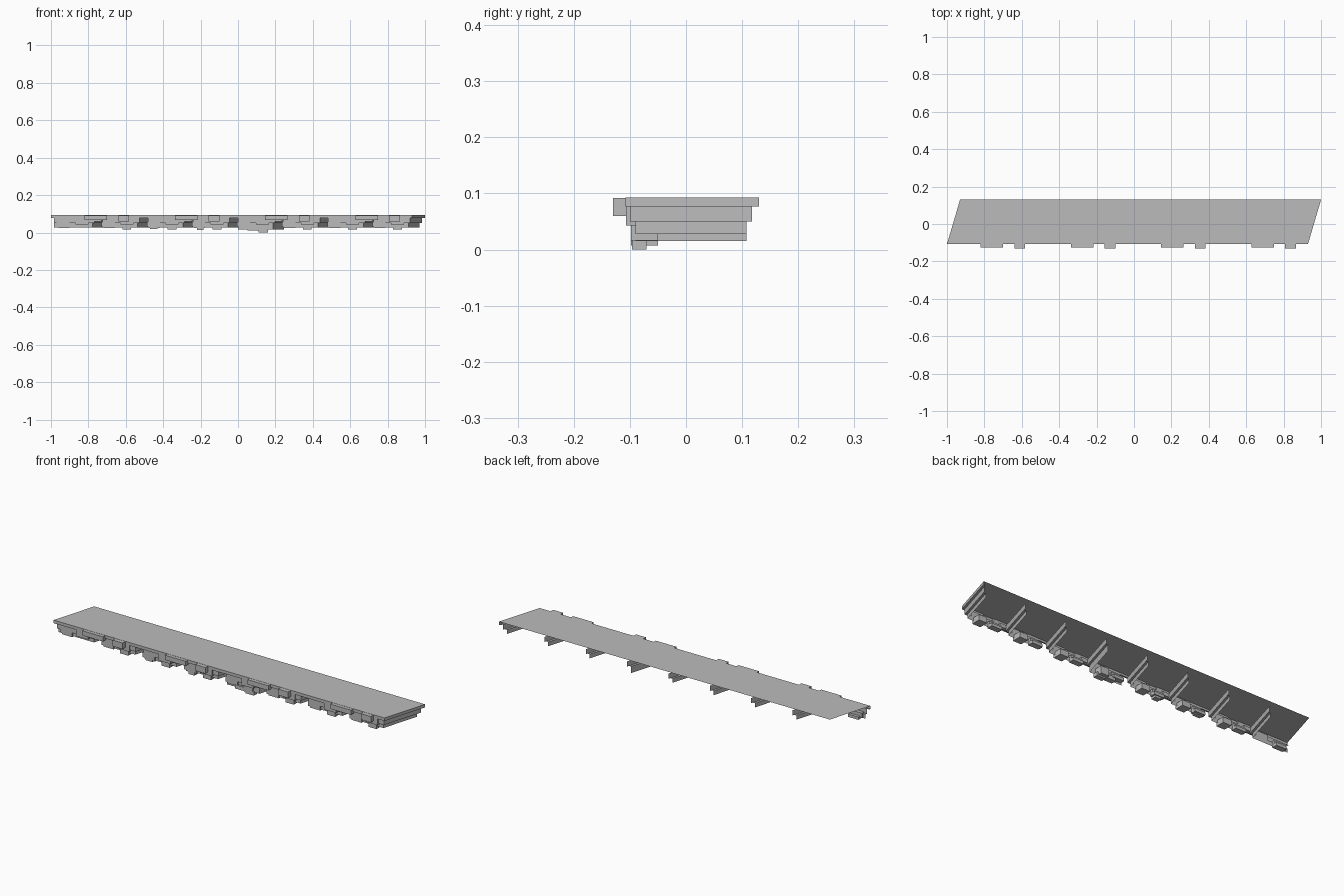
import bpy, bmesh

cube = bpy.data.objects.get("Cube")
if cube:
    bpy.data.objects.remove(cube, do_unlink=True)

stone = bpy.data.materials.new("grey stone")
stone.use_nodes = True
GREY = (0.5, 0.5, 0.5, 1)
stone.diffuse_color = GREY
stone.node_tree.nodes["Principled BSDF"].inputs["Base Color"].default_value = GREY

FRONT, BACK = -0.108, 0.13
LEAN = 0.07 / (BACK - FRONT)
COUNT = 8
STEP = 1.93 / COUNT
TOP, LIP, MID, LOW = 0.093, 0.077, 0.05, 0.028


def lean_x(x, y):
    return x + (y - FRONT) * LEAN


def finish(name, bm):
    mesh = bpy.data.meshes.new(name)
    bm.to_mesh(mesh)
    bm.free()
    mesh.materials.append(stone)
    ob = bpy.data.objects.new(name, mesh)
    bpy.context.collection.objects.link(ob)
    return ob


def quad(bm, *points):
    bm.faces.new([bm.verts.new(p) for p in points])


def wall(bm, a, b, z0, z1):
    quad(bm, (*a, z0), (*b, z0), (*b, z1), (*a, z1))


def ledge(bm, x0, x1, y0, y1, z):
    quad(bm, (x0, y0, z), (x0, y1, z), (x1, y1, z), (x1, y0, z))


def block(bm, x0, x1, y0, y1, z0, z1):
    made = bmesh.ops.create_cube(bm, size=1)
    for v in made["verts"]:
        v.co = (x1 if v.co.x > 0 else x0,
                y1 if v.co.y > 0 else y0,
                z1 if v.co.z > 0 else z0)


# Leaning top sheet with a lip along the front and right end
bm = bmesh.new()
quad(bm, (-1, FRONT, TOP), (0.93, FRONT, TOP), (1, BACK, TOP), (-0.93, BACK, TOP))
wall(bm, (-1, FRONT), (0.93, FRONT), LIP, TOP)
wall(bm, (0.93, FRONT), (1, BACK), LIP, TOP)
ledge(bm, -1, 0.93, FRONT, -0.1, LIP)
quad(bm, (0.918, FRONT, LIP), (0.93, FRONT, LIP), (1, BACK, LIP), (0.988, BACK, LIP))
finish("top_slab", bm)

# Two stepped courses per section, each turning the corner into a rib
upper, lower, ribs = bmesh.new(), bmesh.new(), bmesh.new()
for i in range(COUNT):
    x0 = -1 + i * STEP + (0.015 if i == 0 else 0.035)
    x1 = -1 + (i + 1) * STEP
    foot = 0.015 if i == 4 else LOW
    for bm, y, tail, inset, z0, z1 in ((upper, -0.1, 0.118, 0.012, MID, LIP),
                                       (lower, -0.09, 0.108, 0.024, foot, MID)):
        corner = (lean_x(x1, y) - inset, y)
        wall(bm, (x0, y), corner, z0, z1)
        wall(ribs, corner, (lean_x(x1, tail) - inset, tail), z0, z1)
    ledge(upper, x0, lean_x(x1, -0.1) - 0.012, -0.1, -0.09, MID)
    # Narrow shelf between the upper and lower rib
    a, b = lean_x(x1, -0.09), lean_x(x1, 0.108)
    quad(ribs, (a - 0.024, -0.09, MID), (a - 0.012, -0.09, MID),
         (b - 0.012, 0.108, MID), (b - 0.024, 0.108, MID))
finish("upper_course", upper)
finish("lower_course", lower)
finish("cross_ribs", ribs)

# Wide and narrow edging stones that stand proud of the slab
bm = bmesh.new()
for i in range(COUNT // 2):
    x = -0.82 + 2 * STEP * i
    block(bm, x, x + 0.12, -0.126, -0.1, 0.067, TOP - 0.001)
    block(bm, x + 0.18, x + 0.238, -0.13, -0.1, 0.06, TOP - 0.001)
finish("edging_stones", bm)

# Broken stones scattered along the courses
bm = bmesh.new()
for i in range(COUNT):
    x = -1 + i * STEP
    block(bm, x + 0.03, x + 0.1, -0.098, -0.08, 0.032, 0.057)
    block(bm, x + 0.13, x + 0.2, -0.107, -0.09, 0.043, LIP)
    if i % 2:
        block(bm, x - 0.03, x + 0.03, -0.107, -0.09, 0.058, LIP)
finish("face_stones", bm)

# Stones hanging below the lower course
bm = bmesh.new()
for i in range(COUNT):
    x = -0.86 + i * STEP
    drop = 0.007 if i == 4 else 0.016
    if i:
        block(bm, x, x + 0.048, -0.098, -0.05, drop, 0.045)
    block(bm, x - 0.1, x - 0.04, -0.096, -0.065, 0.025, 0.04)
block(bm, 0.11, 0.16, -0.096, -0.07, 0, 0.02)
block(bm, 0.05, 0.11, -0.098, -0.07, 0.01, 0.03)
block(bm, -0.22, -0.185, -0.098, -0.07, 0.014, 0.035)
block(bm, -0.47, -0.43, -0.098, -0.07, 0.02, 0.04)
finish("hanging_stones", bm)
